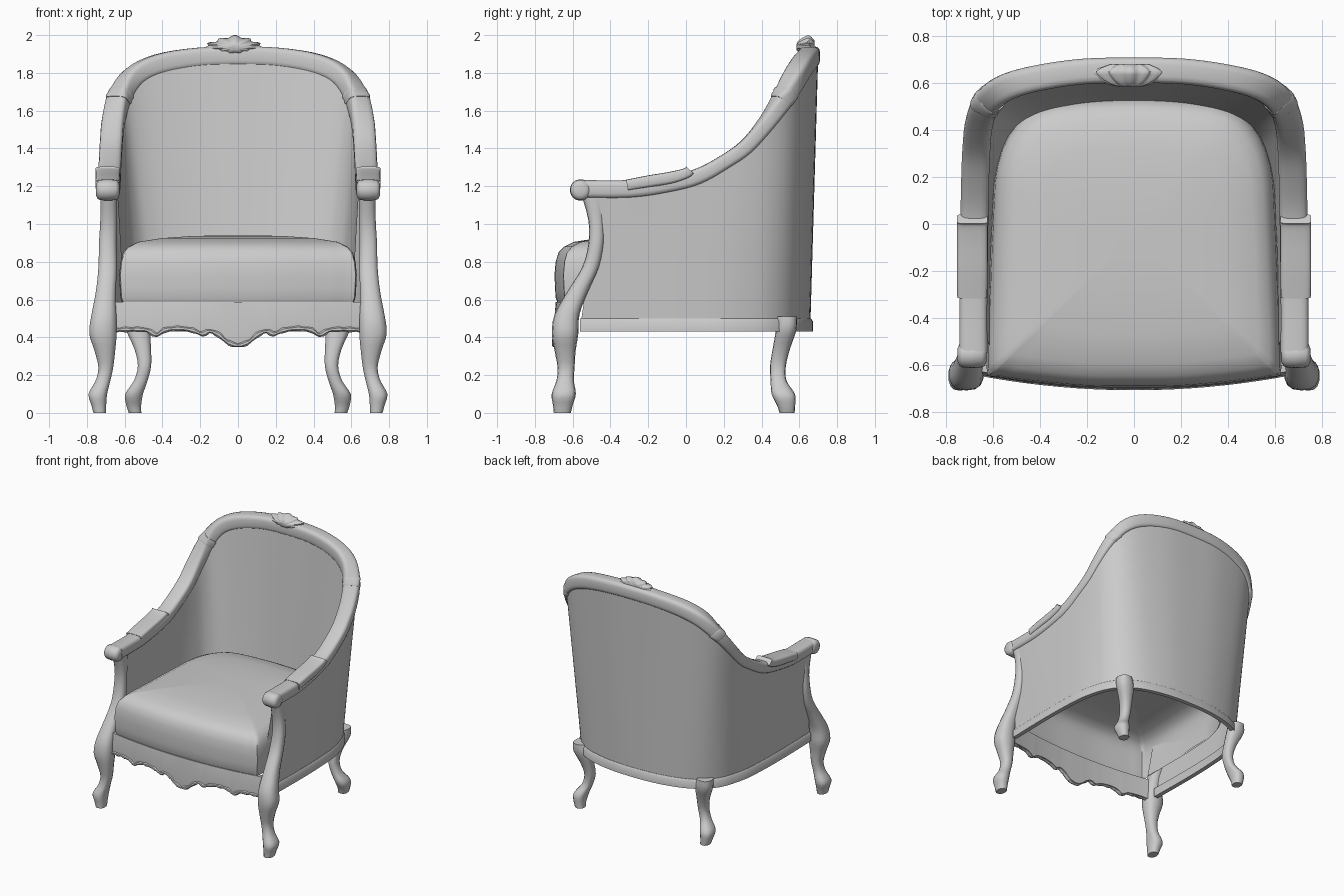
import bpy, bmesh, math
from mathutils import Vector

if "Cube" in bpy.data.objects:
    bpy.data.objects.remove(bpy.data.objects["Cube"])


def loft(name, rings, mirror=False, angle=40, closed=True, caps=(True, True)):
    """Skin rings of equal length; rings may be open strips, ends may be left open."""
    bm = bmesh.new()
    vs = [[bm.verts.new(p) for p in r] for r in rings]
    n = len(vs[0])
    for a, b in zip(vs, vs[1:]):
        for i in range(n if closed else n - 1):
            j = (i + 1) % n
            bm.faces.new((a[i], a[j], b[j], b[i]))
    if caps[0]:
        bm.faces.new(vs[0][::-1])
    if caps[1]:
        bm.faces.new(vs[-1])
    bmesh.ops.recalc_face_normals(bm, faces=bm.faces)
    me = bpy.data.meshes.new(name)
    bm.to_mesh(me)
    bm.free()
    ob = bpy.data.objects.new(name, me)
    bpy.context.collection.objects.link(ob)
    if mirror:
        ob.modifiers.new("Mirror", "MIRROR")
    bpy.ops.object.select_all(action='DESELECT')
    ob.select_set(True)
    bpy.context.view_layer.objects.active = ob
    bpy.ops.object.shade_smooth_by_angle(angle=math.radians(angle))
    return ob


def spline(pts, k=4):
    """Catmull-Rom through points of any dimension, k steps per span."""
    out = []
    for i in range(len(pts) - 1):
        p0, p1, p2 = pts[max(i - 1, 0)], pts[i], pts[i + 1]
        p3 = pts[min(i + 2, len(pts) - 1)]
        for s in range(k):
            t = s / k
            out.append(tuple(0.5 * (2 * b + (c - a) * t + (2 * a - 5 * b + 4 * c - d) * t * t
                                    + (3 * b - a - 3 * c + d) * t ** 3)
                             for a, b, c, d in zip(p0, p1, p2, p3)))
    return out + [tuple(pts[-1])]


def both(pts):
    """Extend a right-hand path ending at x = 0 over to the left side."""
    return pts + [(-p[0],) + tuple(p[1:]) for p in pts[-2::-1]]


def section(n, power):
    """Unit superellipse; power below 1 gives a rounded box."""
    res = []
    for i in range(n):
        a = math.tau * (i + 0.5) / n
        c, s = math.cos(a), math.sin(a)
        res.append((math.copysign(abs(c) ** power, c), math.copysign(abs(s) ** power, s)))
    return res


def frames(path):
    """Point, horizontal outward vector and up vector along a path."""
    res = []
    for i, p in enumerate(path):
        a, b = path[max(i - 1, 0)], path[min(i + 1, len(path) - 1)]
        t = (Vector(b[:3]) - Vector(a[:3])).normalized()
        o = Vector((t.y, -t.x, 0)).normalized()
        res.append((Vector(p[:3]), o, o.cross(t)))
    return res


def sweep(name, path, mirror=False, n=16, power=0.6):
    """Path entries are x, y, z, half width, half height."""
    sec = section(n, power)
    rings = [[c + o * (u * p[3]) + up * (v * p[4]) for u, v in sec]
             for p, (c, o, up) in zip(path, frames(path))]
    return loft(name, rings, mirror)


def column(name, stations):
    """Upright leg: stations are x, y, z, x radius, y radius."""
    sec = section(14, 0.8)
    return loft(name, [[(x + u * rx, y + v * ry, z) for u, v in sec]
                       for x, y, z, rx, ry in spline(stations, 3)], True)


# Carved top rail, running from one arm over the back to the other
rail = [(.685, -.55, 1.185, .06, .048), (.685, -.3, 1.185, .06, .048), (.682, -.1, 1.21, .06, .045),
        (.68, .06, 1.25, .06, .043), (.677, .2, 1.325, .06, .04), (.672, .32, 1.41, .06, .041),
        (.66, .43, 1.54, .06, .043), (.625, .52, 1.675, .06, .048), (.55, .58, 1.782, .058, .053),
        (.42, .62, 1.845, .056, .055), (.22, .65, 1.88, .055, .053), (0, .655, 1.888, .055, .053)]
sweep("top_rail", spline(both(rail)), power=.5)

# Upholstered outer and inner panels, hollow and open below
plan = [(.685, -.56), (.69, -.3), (.69, -.1), (.685, .06), (.675, .2), (.65, .32), (.61, .43),
        (.54, .52), (.45, .58), (.34, .62), (.18, .65), (0, .658)]
base = spline(both([(x, y, .45) for x, y in plan]))
top = spline(both([(.685, -.46, 1.18)] + [p[:3] for p in rail[1:]]))
shell = []
for (b, bo, _), (t, to, _) in zip(frames(base), frames(top)):
    ob, ot, it = b, t + to * .045, t - to * .045
    ib = b - bo * (.085 + .065 * max(0, bo.y)) + Vector((0, 0, .13))
    shell.append([ob.lerp(ot, k / 6) for k in range(7)] + [it.lerp(ib, k / 6) for k in range(7)])
loft("upholstered_shell", shell, closed=False, caps=(False, False))

# Base band under the shell
band = []
for b, o, _ in frames(base):
    band.append([b + o * d + Vector((0, 0, z - .45))
                 for d, z in ((.014, .43), (.014, .485), (.004, .5), (-.02, .5), (-.02, .43))])
loft("base_band", band)

# Seat cushion: rings of one outline, shrinking into a crowned top, open below
half = [(0, -.69), (.2, -.688), (.42, -.668), (.58, -.645), (.622, -.61), (.612, -.3), (.6, 0),
        (.58, .25), (.5, .42), (.35, .51), (0, .535)]
right = spline(half, 3)
outline = right + [(-x, y) for x, y in right[-2:0:-1]]
levels = [(.985, .585), (1.0, .61), (1.005, .66), (1.01, .73), (1.0, .80), (.975, .85), (.93, .88),
          (.85, .905), (.65, .925), (.4, .936), (.15, .94)]
loft("seat_cushion", [[(x * s, -.06 + (y + .06) * s, z) for x, y in outline] for s, z in levels],
     angle=50, caps=(False, True))

# Bowed front apron with a scalloped lower edge
edge_half = [(.65, .43), (.56, .435), (.48, .43), (.43, .405), (.39, .43), (.32, .44), (.24, .43),
             (.19, .41), (.15, .425), (.10, .405), (.06, .37), (0, .35)]
edge = spline(both(edge_half), 3)


def bow(x):
    return -.70 + .06 * (x / .65) ** 2


loft("front_apron", [[(x, bow(x), z), (x, bow(x) - .004, z + .04), (x, bow(x) + .01, .587),
                      (x, bow(x) + .04, .587), (x, bow(x) + .03, z)] for x, z in edge])
sweep("apron_carved_edge", [(x, bow(x) + .006, z + .008, .016, .010 + .008 * math.sin(x * 45) ** 2)
                            for x, z in edge[::-1]], n=8, power=1)

# Front legs rising into the arm posts, and back legs
column("front_leg", [(.732, -.655, 0, .034, .045), (.737, -.652, .04, .04, .052),
                     (.742, -.647, .1, .05, .064), (.715, -.64, .17, .04, .046),
                     (.70, -.635, .24, .04, .045), (.705, -.64, .33, .056, .056),
                     (.715, -.64, .42, .074, .07), (.71, -.63, .52, .067, .066),
                     (.70, -.575, .64, .054, .055), (.69, -.505, .77, .05, .045),
                     (.69, -.475, .9, .047, .041), (.685, -.475, 1.02, .045, .042),
                     (.685, -.495, 1.16, .045, .06)])
column("back_leg", [(.545, .535, 0, .034, .04), (.552, .53, .04, .04, .048),
                    (.55, .515, .1, .048, .062), (.515, .49, .17, .037, .042),
                    (.495, .487, .25, .036, .042), (.505, .505, .34, .045, .046),
                    (.53, .53, .44, .064, .055), (.54, .53, .51, .055, .058)])

# Rolled scroll ends of the arms
scroll = [(.628, .028), (.635, .045), (.648, .054), (.69, .057), (.732, .054), (.745, .045), (.752, .028)]
loft("arm_scroll", [[(x, -.558 + r * math.cos(math.tau * i / 18), 1.18 + r * math.sin(math.tau * i / 18))
                     for i in range(18)] for x, r in scroll], True)

# Padded armrests with a lifted rear lip
sweep("arm_pad", spline([(.69, -.312, 1.205, .064, .03), (.69, -.2, 1.225, .066, .032),
                         (.69, -.08, 1.245, .066, .032), (.69, .0, 1.268, .066, .028),
                         (.69, .022, 1.285, .066, .028)]), True, power=.4)

# Collars where the arm rail meets the back rail
sweep("rail_collar", [(.635, .502, 1.65, .061, .048), (.632, .508, 1.66, .065, .052),
                      (.625, .52, 1.676, .062, .05), (.616, .529, 1.692, .065, .052),
                      (.611, .533, 1.702, .061, .048)], True, power=.5)

# Carved shell crest: scalloped fan with a longer leaf on one side, thin at the rim
crest = []
for y, s in ((.585, .3), (.595, .55), (.615, .78), (.638, .96), (.65, 1.0), (.665, .85), (.68, .6)):
    ring = []
    for i in range(66):
        a = math.tau * i / 66
        c, d = math.cos(a), math.sin(a)
        r = s * (1 + .08 * math.cos(11 * (a - math.pi / 2)) - .15 * abs(math.sin(2 * a)))
        ring.append((-.015 + (.15 if c > 0 else .165) * r * c, y,
                     1.935 + (.061 if d > 0 else .05) * r * d))
    crest.append(ring)
loft("crest_ornament", crest, angle=50)
